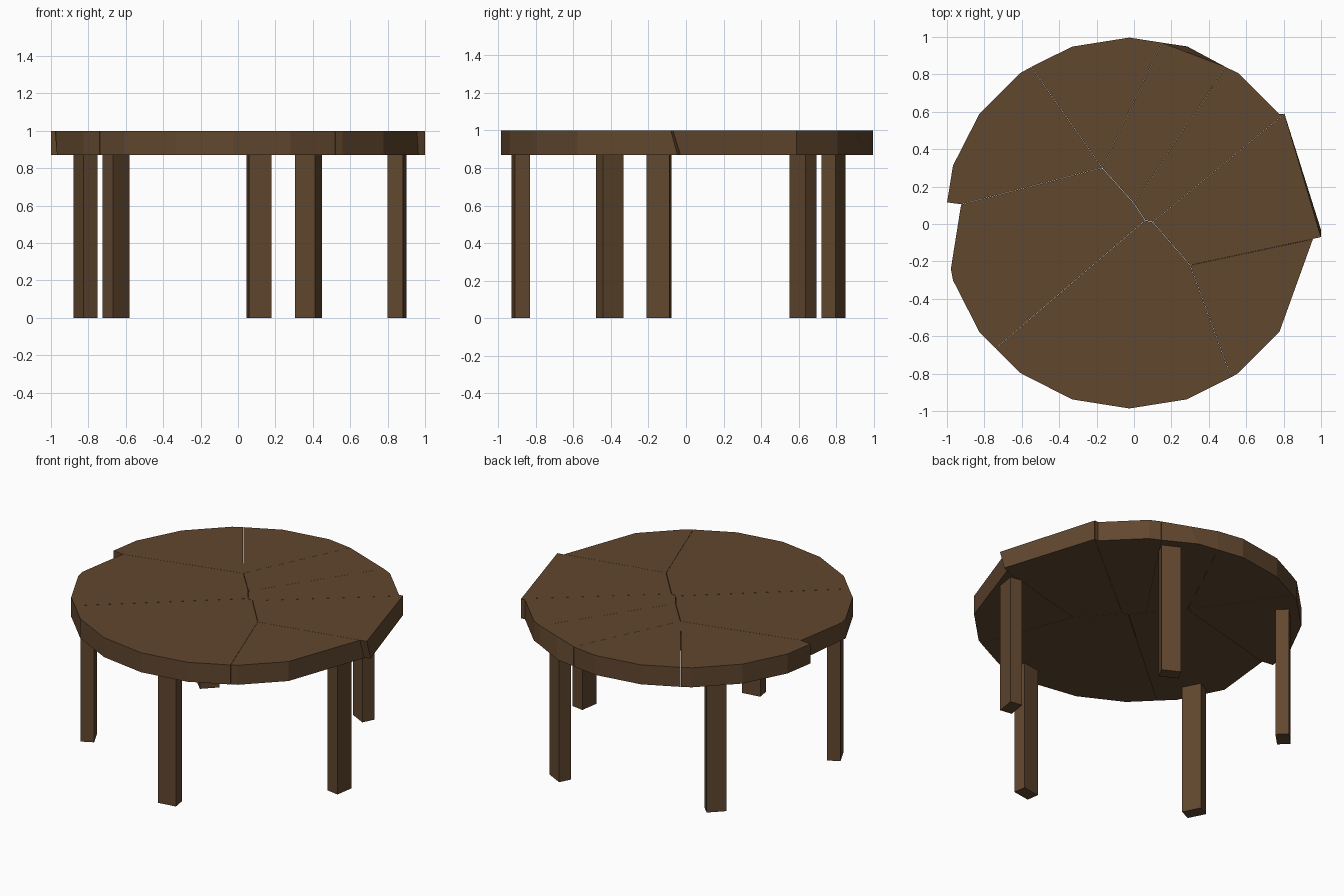
import bpy, bmesh, math

if "Cube" in bpy.data.objects:
    bpy.data.objects.remove(bpy.data.objects["Cube"])

wood = bpy.data.materials.new("dark_wood")
wood.diffuse_color = (0.12, 0.063, 0.028, 1)
wood.use_nodes = True
wood.node_tree.nodes["Principled BSDF"].inputs["Base Color"].default_value = wood.diffuse_color
CX, CY, R = -0.025, 0.005, 0.992      # centre and radius of the 20-sided top
TOP, UNDER = 1.0, 0.87


def prism(name, top, bottom, z_top, z_bottom):
    bm = bmesh.new()
    a = [bm.verts.new((x, y, z_top)) for x, y in top]
    b = [bm.verts.new((x, y, z_bottom)) for x, y in bottom]
    n = len(a)
    bm.faces.new(a)
    bm.faces.new(b[::-1])
    for i in range(n):
        j = (i + 1) % n
        bm.faces.new((a[i], b[i], b[j], a[j]))
    bmesh.ops.recalc_face_normals(bm, faces=bm.faces)
    me = bpy.data.meshes.new(name)
    bm.to_mesh(me)
    bm.free()
    me.materials.append(wood)
    ob = bpy.data.objects.new(name, me)
    bpy.context.collection.objects.link(ob)


def rim(*steps):
    # corners of the 20-sided outline, numbered counter-clockwise from +x
    return [(CX + R * math.cos(math.radians(18 * s)),
             CY + R * math.sin(math.radians(18 * s))) for s in steps]


# seam junctions inside the top and seam ends at its edge
A, B, C, D, E = (-.17, .30), (0, .11), (.06, .02), (.30, -.22), (.10, .01)
W, NW, N, NE = (-.925, .105), (-.55, .84), (.15, .97), (.49, .84)
SW, S, SE = (-.74, -.665), (.52, -.82), (.957, -.08)
TIP, EAR = (1.0, -.07), (.805, .59)

# broken panels of the top
panels = {
    "top_panel_left": [A, NW] + rim(7, 8, 9) + [(-1.0, .115), W],
    "top_panel_back": [A, N] + rim(5, 6) + [NW],
    "top_panel_back_right": [A, B, NE, (.32, .905), N],
    "top_panel_upper_right": [B, C, E, EAR] + rim(2, 3) + [NE],
    "top_panel_right": [E, D, SE, TIP, EAR],
    "top_panel_lower_right": [D, S] + rim(17, 18, 19)[0:2] + [SE],
    "top_panel_front": [C, SW] + rim(13, 14, 15, 16) + [S, D, E],
    "top_panel_front_left": [A, W, (-.98, -.24)] + rim(11, 12) + [SW, C, B],
}
# corners that lean between the upper and lower face
lean = {TIP: (1.0, -.03), SE: (.965, -.045), (.32, .905): (.285, .95),
        (-.98, -.24): (-.965, -.27)}
for name, pts in panels.items():
    low = [lean.get(p, p) for p in pts]
    mx = sum(p[0] for p in pts) / len(pts)
    my = sum(p[1] for p in pts) / len(pts)
    # hairline gap between neighbouring panels
    top, low = ([(mx + (x - mx) * .998, my + (y - my) * .998) for x, y in q]
                for q in (pts, low))
    prism(name, top, low, TOP, UNDER)

# five legs turned to face the centre
for k in range(5):
    t = math.radians(-9 + 72 * k)
    c, s = math.cos(t), math.sin(t)
    foot = []
    for u, v in ((-1, -1), (1, -1), (1, 1), (-1, 1)):
        r, w = .887 + .041 * u, .061 * v
        foot.append((-.026 + r * c - w * s, -.004 + r * s + w * c))
    prism("leg_%d" % (k + 1), foot, foot, UNDER, 0)
